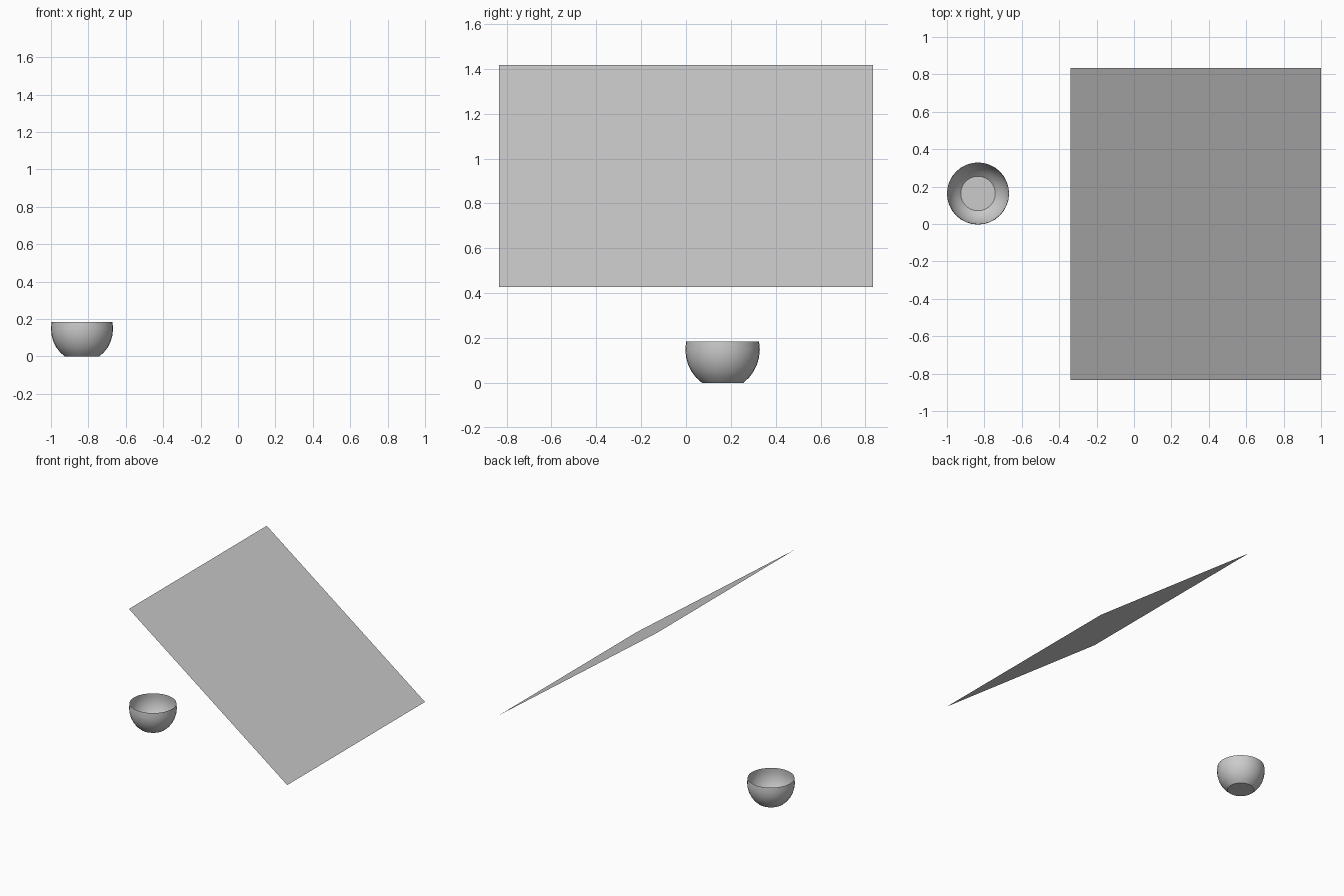
import bpy, bmesh
from math import sin, cos, radians, atan2

if "Cube" in bpy.data.objects:
    bpy.data.objects.remove(bpy.data.objects["Cube"])


def add_object(name, bm):
    mesh = bpy.data.meshes.new(name)
    bm.to_mesh(mesh)
    bm.free()
    obj = bpy.data.objects.new(name, mesh)
    bpy.context.collection.objects.link(obj)
    return obj


# Tilted square panel: high at the left, low at the right
bm = bmesh.new()
bmesh.ops.create_grid(bm, x_segments=1, y_segments=1, size=0.833)
panel = add_object("tilted_panel", bm)
panel.location = (0.33, 0, 0.923)
panel.rotation_euler.y = atan2(0.99, 1.34)

# Open thin bowl: rings of a slightly tall sphere, closed by a flat base
RADIUS, HEIGHT, SIDES, STEP = 0.166, 0.179, 32, 11.25
base_z = HEIGHT * sin(radians(5 * STEP))
bm = bmesh.new()
rings = []
for k in range(-5, 2):
    lat = radians(k * STEP)
    r, z = RADIUS * cos(lat), base_z + HEIGHT * sin(lat)
    rings.append([bm.verts.new((r * cos(radians(360 * i / SIDES)),
                                r * sin(radians(360 * i / SIDES)), z))
                  for i in range(SIDES)])
for low, high in zip(rings, rings[1:]):
    for i in range(SIDES):
        j = (i + 1) % SIDES
        bm.faces.new((low[i], low[j], high[j], high[i]))
bm.faces.new(rings[0][::-1])
bowl = add_object("bowl", bm)
bowl.location = (-0.834, 0.163, 0)
bpy.context.view_layer.objects.active = bowl
bowl.select_set(True)
bpy.ops.object.shade_smooth_by_angle(angle=radians(35))
